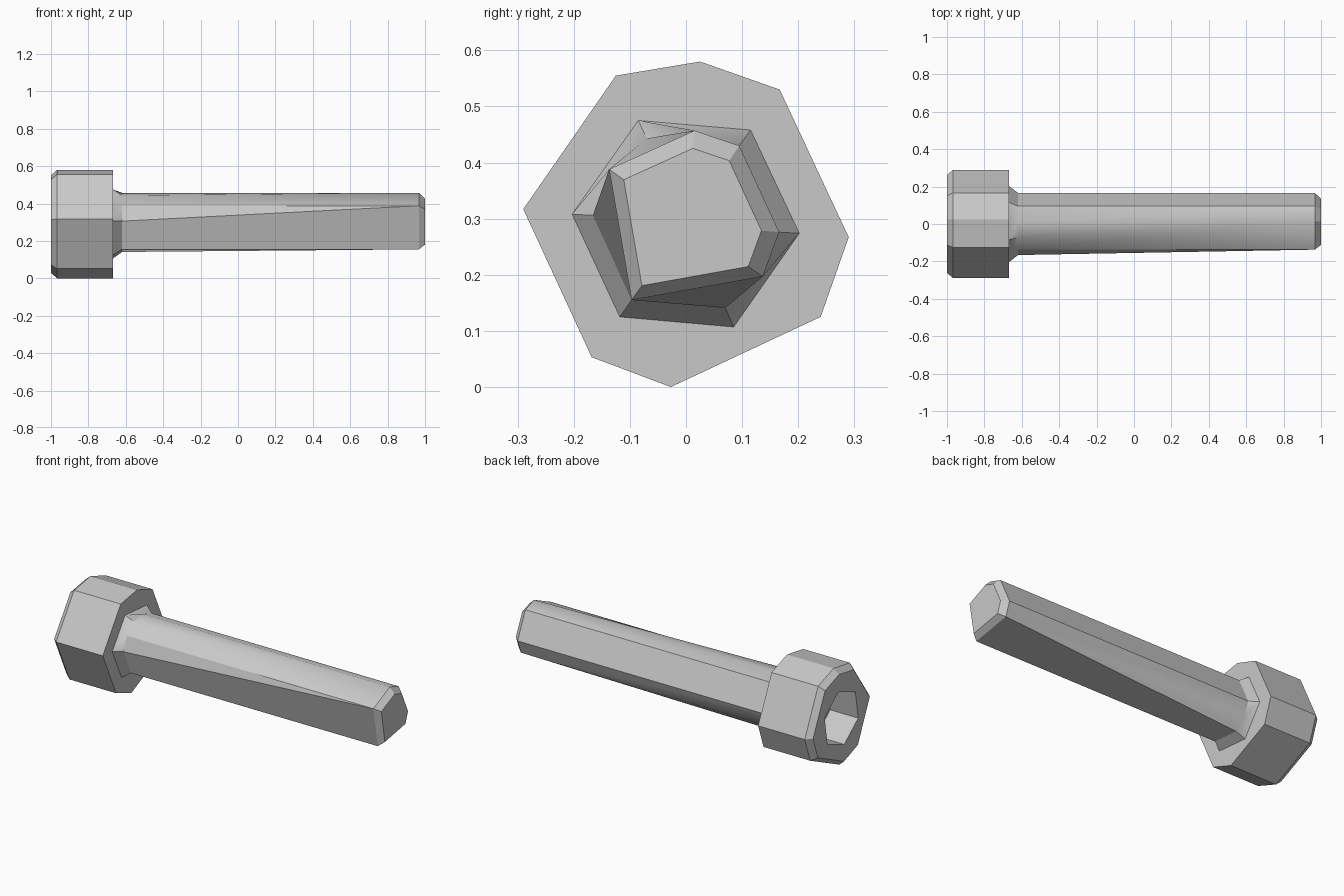
import bpy, bmesh, math

cube = bpy.data.objects.get("Cube")
if cube:
    bpy.data.objects.remove(cube)

AXIS_Z = 0.29

# One plain steel grey
steel = bpy.data.materials.new("steel_grey")
steel.use_nodes = True
grey = (0.58, 0.58, 0.58, 1)
steel.diffuse_color = grey
steel.node_tree.nodes["Principled BSDF"].inputs["Base Color"].default_value = grey


def scaled(points, factor):
    """Shrink a (y, z) section towards the bolt axis."""
    return [(y * factor, AXIS_Z + (z - AXIS_Z) * factor) for y, z in points]


def add_ring(bm, x, points):
    return [bm.verts.new((x, y, z)) for y, z in points]


def loft(bm, rings):
    for a, b in zip(rings, rings[1:]):
        for i in range(len(a)):
            j = (i + 1) % len(a)
            bm.faces.new((a[i], a[j], b[j], b[i]))


def finish(bm, name, angle):
    bmesh.ops.remove_doubles(bm, verts=bm.verts[:], dist=0.0005)
    bmesh.ops.recalc_face_normals(bm, faces=bm.faces[:])
    mesh = bpy.data.meshes.new(name)
    bm.to_mesh(mesh)
    bm.free()
    mesh.materials.append(steel)
    obj = bpy.data.objects.new(name, mesh)
    bpy.context.collection.objects.link(obj)
    bpy.ops.object.select_all(action="DESELECT")
    obj.select_set(True)
    bpy.context.view_layer.objects.active = obj
    bpy.ops.object.shade_smooth_by_angle(angle=math.radians(angle))
    return obj


# Head: uneven eight-sided drum with a chamfered outer rim
head = [(-.29, .317), (-.125, .555), (.025, .58), (.167, .53),
        (.29, .267), (.24, .125), (-.027, 0), (-.168, .053)]
bm = bmesh.new()
back = add_ring(bm, -.667, head)
rim = add_ring(bm, -.967, head)
face = add_ring(bm, -1, scaled(head, .9))
loft(bm, [back, rim, face])
bm.faces.new(back)

# Six-sided socket sunk into the head
socket = []
for k in range(6):
    a = math.radians(21 + 60 * k)
    socket.append((.165 * math.cos(a), AXIS_Z + .165 * math.sin(a)))
mouth = add_ring(bm, -1, socket)
floor = add_ring(bm, -.82, socket)
loft(bm, [mouth, floor])
bm.faces.new(floor)
edges = [bm.edges.get((r[i - 1], r[i])) for r in (face, mouth) for i in range(len(r))]
bmesh.ops.triangle_fill(bm, use_beauty=True, use_dissolve=False,
                        edges=edges, normal=(-1, 0, 0))
finish(bm, "socket_head", 20)

# Shank: flared neck, nine-sided root tapering to a six-sided tip
flare = [(-.203, .308), (-.085, .475), (.115, .458),
         (.202, .274), (.085, .107), (-.118, .125)]
root = [(-.166, .306), (-.137, .388), (-.07, .443), (.015, .457), (.095, .43),
        (.166, .276), (.137, .197), (.07, .141), (-.097, .155)]
neck = [flare[i] for i in (0, 0, 1, 1, 2, 3, 3, 4, 5)]
tip = [root[i] for i in (1, 1, 3, 3, 4, 5, 6, 6, 8)]

bm = bmesh.new()
rings = [add_ring(bm, -.667, neck), add_ring(bm, -.62, root),
         add_ring(bm, .967, tip), add_ring(bm, 1, scaled(tip, .81))]
loft(bm, rings)
bm.faces.new(rings[0])
bm.faces.new(rings[-1])
finish(bm, "shank", 30)
